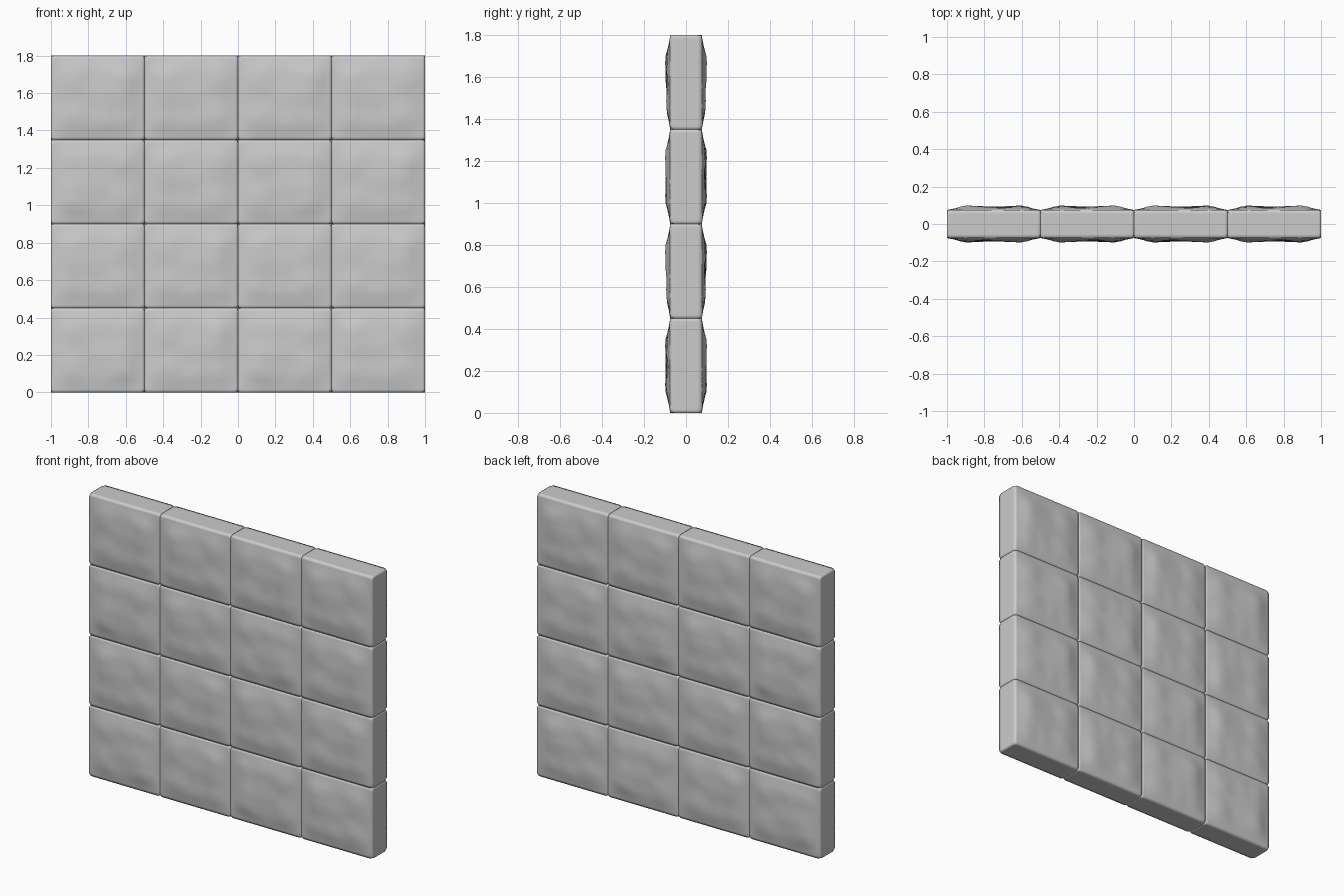
import bpy, bmesh, math
from mathutils import Vector, noise

if "Cube" in bpy.data.objects:
    bpy.data.objects.remove(bpy.data.objects["Cube"])

W, H, T = 0.5, 0.45, 0.075   # block width, height, half depth at the rim


def cuts(size, n, rim):
    """Even cut positions plus a narrow rim loop near both ends."""
    inner = [-size / 2 + size * i / n for i in range(1, n)]
    return [-size / 2 + rim] + inner + [size / 2 - rim]


def smooth(t):
    t = max(0.0, min(1.0, t))
    return t * t * (3 - 2 * t)


def block_mesh(name, flip_x, flip_z):
    bm = bmesh.new()
    bmesh.ops.create_cube(bm, size=1)
    bmesh.ops.scale(bm, vec=(W, 2 * T, H), verts=bm.verts)
    # loops in every direction
    for axis, places in ((0, cuts(W, 14, 0.015)), (2, cuts(H, 13, 0.015)),
                         (1, (-0.055, 0.0, 0.055))):
        n = Vector((0, 0, 0))
        n[axis] = 1
        for p in places:
            bmesh.ops.bisect_plane(bm, geom=bm.verts[:] + bm.edges[:] + bm.faces[:],
                                   plane_co=n * p, plane_no=n)
    # swollen, uneven stone faces front and back
    for v in bm.verts:
        x, y, z = v.co
        dx, dz = W / 2 - abs(x), H / 2 - abs(z)
        if abs(y) > T - 1e-4:
            side = 1 if y > 0 else -1
            if dx < 1e-4 and dz < 1e-4:      # softened corners
                v.co = (x * 0.985, y * 0.93, z * 0.985)
                continue
            rise = smooth(dx / 0.13 + 0.12) * smooth(dz / 0.13 + 0.12)
            if min(dx, dz) < 1e-4:
                rise = 0
            u, w = x * flip_x * side, z * flip_z
            lump = noise.noise(Vector((u * 6 + 2.3, 4.1, w * 7 + 1.7)))
            lump += 0.4 * noise.noise(Vector((u * 14, 9.2, w * 15)))
            v.co.y = side * (T + rise * (0.017 + 0.011 * lump))
    bmesh.ops.recalc_face_normals(bm, faces=bm.faces)
    for f in bm.faces:
        f.smooth = True
    me = bpy.data.meshes.new(name)
    bm.to_mesh(me)
    bm.free()
    return me


# four variants of the block, laid in a 4 x 4 wall
variants = [block_mesh("stone_block", fx, fz) for fx in (1, -1) for fz in (1, -1)]
for row in range(4):
    for col in range(4):
        ob = bpy.data.objects.new(f"stone_block_{row}_{col}",
                                  variants[(row * 3 + col * (1 + row % 2)) % 4])
        ob.location = (-1 + W * (col + 0.5), 0, H * (row + 0.5))
        bpy.context.collection.objects.link(ob)
